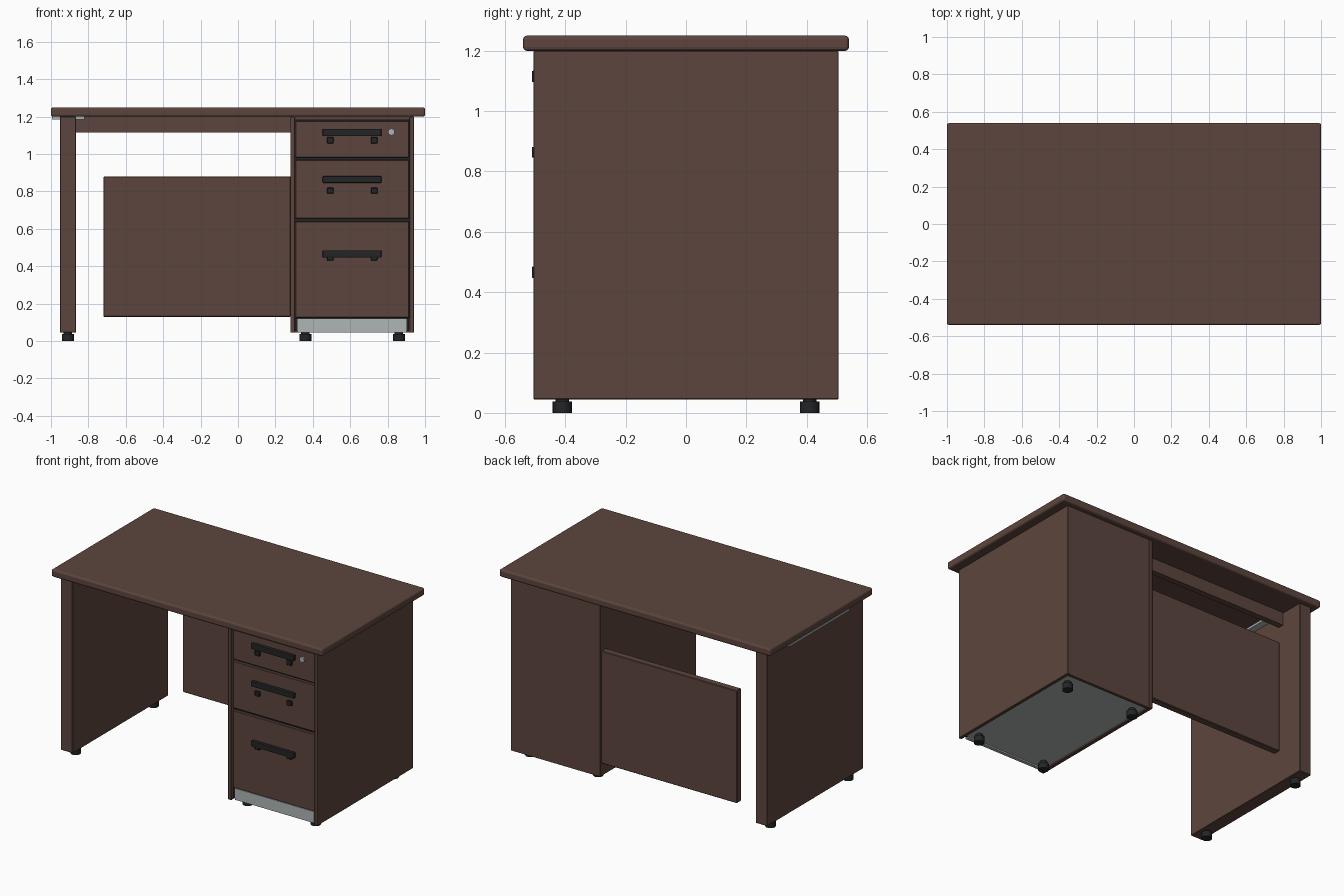
import bpy
import math

if "Cube" in bpy.data.objects:
    bpy.data.objects.remove(bpy.data.objects["Cube"])


def material(name, rgb):
    m = bpy.data.materials.new(name)
    m.diffuse_color = (*rgb, 1.0)
    m.use_nodes = True
    m.node_tree.nodes["Principled BSDF"].inputs["Base Color"].default_value = m.diffuse_color
    return m


WOOD = material("brown_wood", (0.108, 0.060, 0.047))
BLACK = material("black_plastic", (0.017, 0.018, 0.019))
STEEL = material("grey_steel", (0.43, 0.46, 0.46))


def box(name, x, y, z, mat, bevel=0.0, segments=1):
    """Box from (min, max) ranges, optionally with rounded edges."""
    bpy.ops.mesh.primitive_cube_add(
        size=1, location=[(a + b) / 2 for a, b in (x, y, z)])
    ob = bpy.context.object
    ob.name = name
    ob.scale = [b - a for a, b in (x, y, z)]
    bpy.ops.object.transform_apply(location=False, rotation=False, scale=True)
    ob.data.materials.append(mat)
    if bevel:
        mod = ob.modifiers.new("edge", "BEVEL")
        mod.width = bevel
        mod.segments = segments
    return ob


def cylinder(name, loc, radius, depth, mat, sides=20, rot=(0, 0, 0)):
    bpy.ops.mesh.primitive_cylinder_add(
        vertices=sides, radius=radius, depth=depth, location=loc, rotation=rot)
    ob = bpy.context.object
    ob.name = name
    ob.data.materials.append(mat)
    bpy.ops.object.shade_smooth_by_angle()
    return ob


# Tabletop with rounded rim
box("tabletop", (-1, 1), (-0.54, 0.54), (1.20, 1.25), WOOD, 0.012, 3)

# Side support, modesty panel, rail under the top
box("side_leg", (-0.953, -0.866), (-0.505, 0.505), (0.045, 1.20), WOOD, 0.003)
box("modesty_panel", (-0.72, 0.282), (0.445, 0.492), (0.13, 0.88), WOOD, 0.004)
box("top_rail", (-0.868, 0.282), (0.31, 0.35), (1.115, 1.20), WOOD)

# Steel bracket fixing the side support to the top
box("top_bracket", (-0.995, -0.82), (-0.30, 0.33), (1.186, 1.20), STEEL)

# Pedestal carcass
box("pedestal_left_side", (0.28, 0.304), (-0.505, 0.505), (0.045, 1.20), WOOD, 0.002)
box("pedestal_right_side", (0.918, 0.94), (-0.505, 0.505), (0.045, 1.20), WOOD, 0.002)
box("pedestal_back", (0.304, 0.918), (0.483, 0.503), (0.045, 1.20), WOOD)
box("pedestal_head", (0.304, 0.918), (-0.485, 0.483), (1.182, 1.20), WOOD)
box("pedestal_inside", (0.304, 0.918), (-0.470, 0.483), (0.12, 1.182), BLACK)
box("pedestal_base", (0.304, 0.918), (-0.465, 0.483), (0.055, 0.065), STEEL)

# Steel plinth with black end caps
box("plinth", (0.318, 0.90), (-0.487, -0.465), (0.046, 0.122), STEEL)
for x in ((0.306, 0.318), (0.90, 0.914)):
    box("plinth_end", x, (-0.482, -0.465), (0.055, 0.122), BLACK)

# Drawers: front heights, handle bar heights, handle foot heights
drawers = [
    ((0.981, 1.178), (1.096, 1.134), (1.057, 1.092)),
    ((0.656, 0.969), (0.846, 0.882), (0.788, 0.820)),
    ((0.125, 0.640), (0.447, 0.485), (0.431, 0.450)),
]
for front_z, bar_z, foot_z in drawers:
    box("drawer_front", (0.306, 0.914), (-0.490, -0.468), front_z, WOOD, 0.003)
    box("drawer_handle", (0.453, 0.767), (-0.511, -0.489), bar_z, BLACK, 0.004, 2)
    for x in (0.493, 0.728):
        box("handle_foot", (x - 0.018, x + 0.018), (-0.505, -0.489), foot_z,
            BLACK, 0.003)

# Drawer lock
cylinder("drawer_lock", (0.82, -0.492, 1.118), 0.018, 0.016, STEEL,
         rot=(math.pi / 2, 0, 0))

# Adjustable feet
for x in (-0.91, 0.36, 0.86):
    for y in (-0.41, 0.41):
        cylinder("foot", (x, y, 0.019), 0.032, 0.038, BLACK)
        cylinder("foot_stem", (x, y, 0.046), 0.022, 0.022, BLACK)
